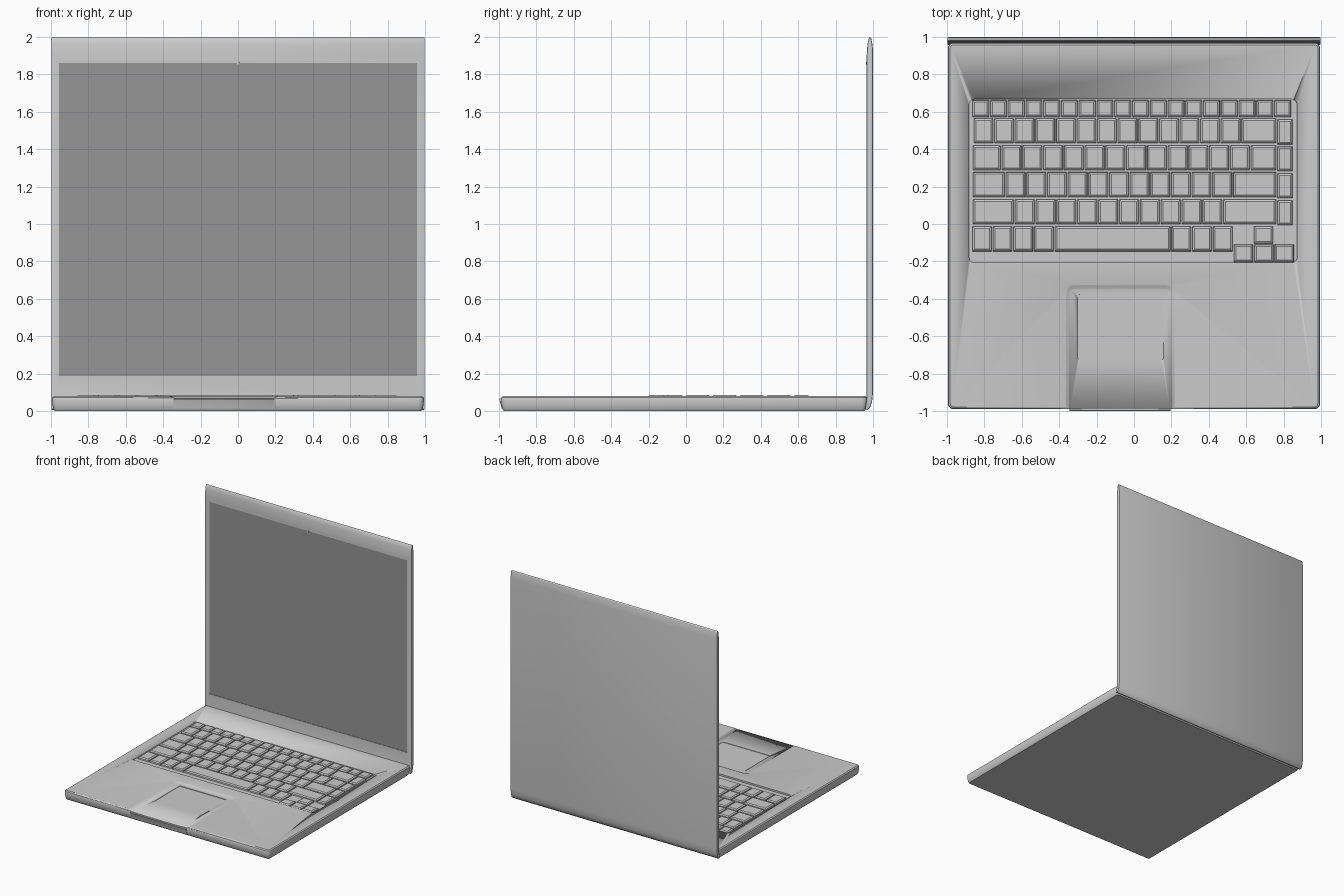
import bpy, bmesh, math

if "Cube" in bpy.data.objects:
    bpy.data.objects.remove(bpy.data.objects["Cube"])


def finish(name, bm, smooth=True):
    bmesh.ops.recalc_face_normals(bm, faces=bm.faces)
    me = bpy.data.meshes.new(name)
    bm.to_mesh(me)
    bm.free()
    ob = bpy.data.objects.new(name, me)
    bpy.context.collection.objects.link(ob)
    activate(ob)
    if smooth:
        bpy.ops.object.shade_smooth_by_angle(angle=math.radians(30))
    return ob


def activate(ob):
    bpy.ops.object.select_all(action='DESELECT')
    ob.select_set(True)
    bpy.context.view_layer.objects.active = ob


def loft(bm, x0, x1, y0, y1, r, rings, n=4):
    """Stack of rounded rectangles; rings hold (z, inset)."""
    loops = []
    for z, i in rings:
        rad = max(r - i, 0.003) if r else 0
        loop = []
        for k, (cx, cy) in enumerate(((x1 - i - rad, y1 - i - rad), (x0 + i + rad, y1 - i - rad),
                                      (x0 + i + rad, y0 + i + rad), (x1 - i - rad, y0 + i + rad))):
            for s in range(n + 1 if r else 1):
                a = math.pi / 2 * (k + s / n)
                loop.append(bm.verts.new((cx + rad * math.cos(a), cy + rad * math.sin(a), z)))
        loops.append(loop)
    for a, b in zip(loops, loops[1:]):
        for j in range(len(a)):
            k = (j + 1) % len(a)
            bm.faces.new((a[j], a[k], b[k], b[j]))
    bm.faces.new(loops[0][::-1])
    bm.faces.new(loops[-1])


def block(name, *args, **kw):
    bm = bmesh.new()
    loft(bm, *args, **kw)
    return finish(name, bm)


def extrude_x(name, profile, x0, x1, bevel):
    """Extrude a (y, z) profile along x and round the end caps."""
    bm = bmesh.new()
    f = bm.faces.new([bm.verts.new((x0, y, z)) for y, z in profile])
    g = bmesh.ops.extrude_face_region(bm, geom=[f])['geom']
    for v in g:
        if isinstance(v, bmesh.types.BMVert):
            v.co.x = x1
    bmesh.ops.recalc_face_normals(bm, faces=bm.faces)
    caps = [e for e in bm.edges if abs(e.verts[0].co.x - e.verts[1].co.x) < 1e-6]
    bmesh.ops.bevel(bm, geom=caps, offset=bevel, segments=2, profile=0.5, affect='EDGES')
    return finish(name, bm)


def cut(ob, cutter):
    m = ob.modifiers.new("cut", 'BOOLEAN')
    m.operation, m.solver, m.object = 'DIFFERENCE', 'EXACT', cutter
    activate(ob)
    # keep the cut ahead of any smoothing modifier
    bpy.ops.object.modifier_move_to_index(modifier="cut", index=0)
    bpy.ops.object.modifier_apply(modifier="cut")
    bpy.data.objects.remove(cutter, do_unlink=True)


# base body with rounded rim
base = block("base", -0.995, 0.995, -0.99, 0.97, 0.03,
             [(0.0, 0.016), (0.012, 0.008), (0.035, 0.003), (0.062, 0.0), (0.073, 0.003), (0.08, 0.012)])
# keyboard well, palm channel and touchpad recess
cut(base, block("well_cutter", -0.882, 0.872, -0.207, 0.667, 0.03, [(0.066, 0), (0.2, 0)]))
cut(base, block("channel_cutter", -0.37, 0.22, -1.3, -0.32, 0.05,
                [(0.07, 0.03), (0.0715, 0.023), (0.079, 0.008), (0.081, 0), (0.2, 0)]))
cut(base, block("pad_cutter", -0.305, 0.162, -0.735, -0.372, 0.02, [(0.066, 0.004), (0.2, 0)]))

# front lip below the palm channel
extrude_x("front_lip", [(-0.97, 0.012), (-0.985, 0.014), (-0.992, 0.04), (-1.0, 0.062),
                        (-0.997, 0.068), (-0.97, 0.0695)], -0.345, 0.195, 0.003)

# keys
bm = bmesh.new()


def key(x0, x1, y0, y1):
    loft(bm, x0, x1, y0, y1, 0, [(0.064, 0), (0.078, 0.001), (0.085, 0.011)])


def row(x0, x1, count, y0, y1, gap=0.007):
    p = (x1 - x0) / count
    for i in range(count):
        key(x0 + i * p + gap / 2, x0 + (i + 1) * p - gap / 2, y0, y1)


row(-0.867, 0.842, 18, 0.572, 0.662)
# each main row: y, left wide key end, number of letter keys, right wide key start
for y0, y1, xl, count, xr in ((0.432, 0.565, None, 13, 0.572), (0.288, 0.42, -0.71, 12, 0.622),
                              (0.144, 0.277, -0.688, 11, 0.527), (0.0, 0.132, -0.64, 10, 0.475)):
    if xl is None:
        xl = -0.86
    else:
        row(-0.865, xl, 1, y0, y1)
    row(xl, xr, count, y0, y1)
    row(xr, 0.764, 1, y0, y1)
    row(0.764, 0.85, 1, y0 - 0.006, y1 - 0.006)
# space bar row
row(-0.868, -0.427, 4, -0.146, -0.012)
row(-0.427, 0.198, 1, -0.146, -0.012)
row(0.198, 0.53, 3, -0.146, -0.012)
# arrow keys
row(0.638, 0.748, 1, -0.104, -0.012)
row(0.53, 0.858, 3, -0.203, -0.11)
finish("keys", bm, smooth=False)

# lid with chamfered top and bottom
lid = extrude_x("lid", [(0.957, 0.01), (0.966, 0.06), (0.966, 1.9), (0.970, 1.96), (0.977, 1.993),
                        (0.983, 2.0), (0.99, 1.993), (0.996, 1.965), (1.0, 1.93), (1.0, 0.1),
                        (0.995, 0.05), (0.984, 0.018), (0.97, 0.006)], -0.998, 0.998, 0.006)
bm = bmesh.new()
loft(bm, -0.957, 0.957, 0.9, 0.970, 0, [(0.185, 0), (1.862, 0)])
cut(lid, finish("screen_cutter", bm, smooth=False))

# dark screen panel set into the lid
bm = bmesh.new()
loft(bm, -0.956, 0.956, 0.969, 0.975, 0, [(0.186, 0), (1.861, 0)])
screen = finish("screen", bm, smooth=False)
mat = bpy.data.materials.new("dark_screen")
mat.diffuse_color = (0.3, 0.3, 0.3, 1)
mat.use_nodes = True
mat.node_tree.nodes["Principled BSDF"].inputs["Base Color"].default_value = mat.diffuse_color
screen.data.materials.append(mat)

# small latch above the screen
block("latch", -0.008, 0.008, 0.9635, 0.972, 0.003, [(1.852, 0), (1.866, 0)])
